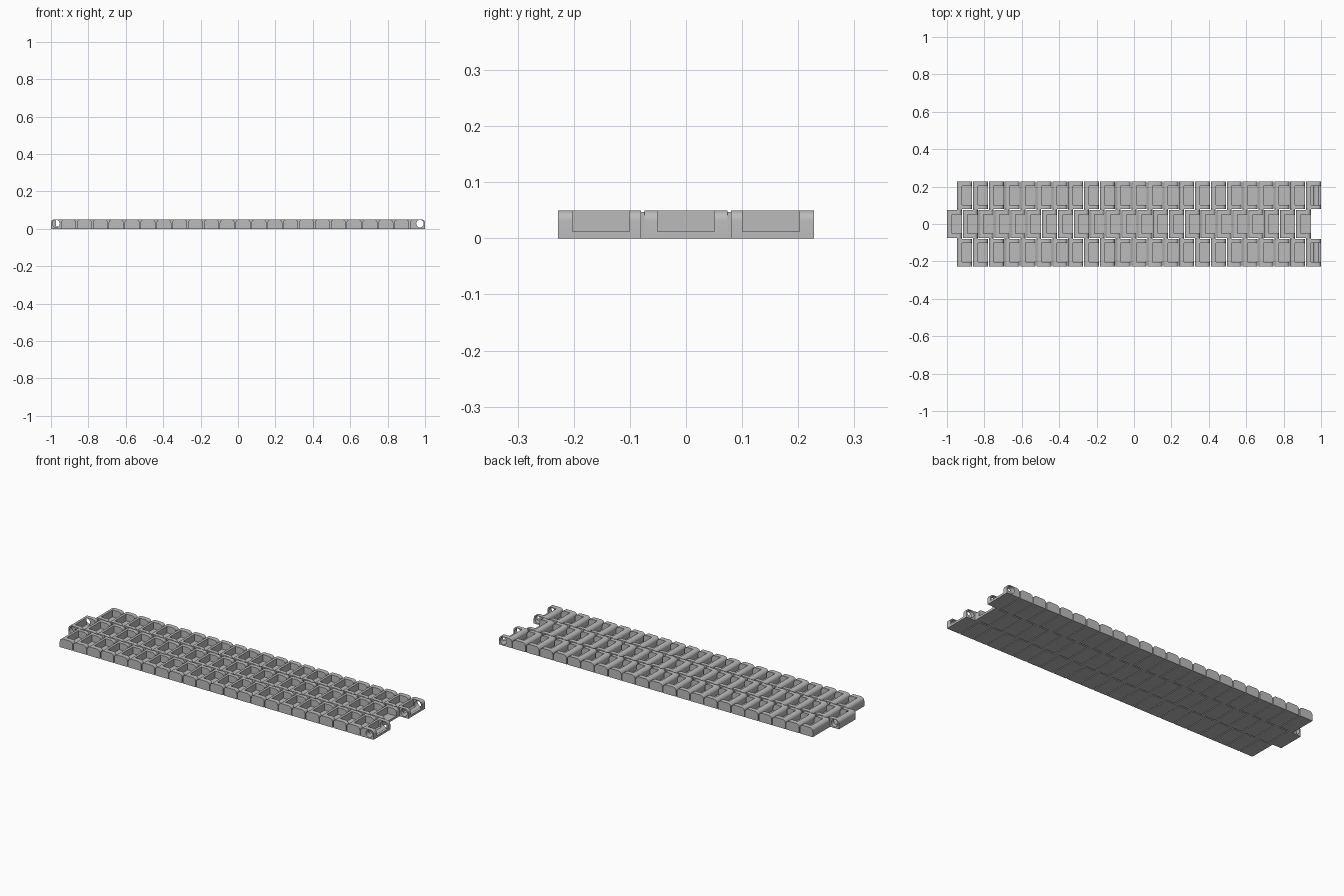
import bpy, bmesh, math

if "Cube" in bpy.data.objects:
    bpy.data.objects.remove(bpy.data.objects["Cube"], do_unlink=True)

LINKS = 23
LENGTH, HEIGHT, ROUND = 0.08, 0.05, 0.019
PITCH = 0.0848
FLOOR, BAR = 0.012, 0.026
HOLE_R, HOLE_Z, HOLE_IN = 0.02, 0.027, 0.027

grey = bpy.data.materials.new("plain grey")
grey.use_nodes = True
grey.diffuse_color = (0.5, 0.5, 0.5, 1)
bsdf = grey.node_tree.nodes["Principled BSDF"]
bsdf.inputs["Base Color"].default_value = (0.5, 0.5, 0.5, 1)
bsdf.inputs["Roughness"].default_value = 0.7


def arc(cx, cz, start, end, steps=7):
    return [(cx + ROUND * math.cos(math.radians(start + (end - start) * i / steps)),
             cz + ROUND * math.sin(math.radians(start + (end - start) * i / steps)))
            for i in range(steps + 1)]


def extrude(bm, profile, x, y0, y1):
    """Extrude an (x, z) outline from y0 to y1."""
    face = bm.faces.new([bm.verts.new((x + px, y0, pz)) for px, pz in profile])
    moved = bmesh.ops.extrude_face_region(bm, geom=[face])["geom"]
    bmesh.ops.translate(bm, vec=(0, y1 - y0, 0),
                        verts=[v for v in moved if isinstance(v, bmesh.types.BMVert)])


def finish(name, bm):
    bmesh.ops.recalc_face_normals(bm, faces=bm.faces[:])
    mesh = bpy.data.meshes.new(name)
    bm.to_mesh(mesh)
    bm.free()
    mesh.materials.append(grey)
    obj = bpy.data.objects.new(name, mesh)
    bpy.context.collection.objects.link(obj)
    bpy.ops.object.select_all(action='DESELECT')
    obj.select_set(True)
    bpy.context.view_layer.objects.active = obj
    bpy.ops.object.shade_smooth_by_angle(angle=math.radians(30))
    return obj


def hole_cutter(name, x):
    bpy.ops.mesh.primitive_cylinder_add(vertices=32, radius=HOLE_R, depth=1,
                                        location=(x, 0, HOLE_Z),
                                        rotation=(math.pi / 2, 0, 0))
    cutter = bpy.context.object
    cutter.name = name
    cutter.hide_render = True
    cutter.hide_viewport = True
    cutter.display_type = 'WIRE'
    return cutter


def drill(obj, cutter):
    mod = obj.modifiers.new("pin hole", 'BOOLEAN')
    mod.operation = 'DIFFERENCE'
    mod.solver = 'EXACT'
    mod.object = cutter


# Side wall outline, and the outline of the bar with its floor plate
left_round = arc(ROUND, HEIGHT - ROUND, 180, 90)
right_round = arc(LENGTH - ROUND, HEIGHT - ROUND, 90, 0)
wall = [(0, 0)] + left_round + right_round + [(LENGTH, 0)]
tray = [(0, 0)] + left_round + [(BAR, HEIGHT), (BAR, FLOOR), (LENGTH, FLOOR), (LENGTH, 0)]

right_cutter = hole_cutter("outer_hole_cutter", 1 - HOLE_IN)
left_cutter = hole_cutter("middle_hole_cutter", -1 + HOLE_IN)

# Rows: name, first x, row edges in y, pocket edges in y
outer_start = 1 - LENGTH - (LINKS - 1) * PITCH
rows = [("front", outer_start, (-0.228, -0.08), (-0.202, -0.101)),
        ("middle", -1, (-0.074, 0.074), (-0.051, 0.051)),
        ("back", outer_start, (0.08, 0.228), (0.101, 0.202))]
for name, start, edge, pocket in rows:
    walls, trays = bmesh.new(), bmesh.new()
    for i in range(LINKS):
        x = start + i * PITCH
        extrude(walls, wall, x, edge[0], pocket[0])
        extrude(walls, wall, x, pocket[1], edge[1])
        extrude(trays, tray, x, pocket[0], pocket[1])
    wall_obj = finish(name + "_row_walls", walls)
    tray_obj = finish(name + "_row_trays", trays)
    if name == "middle":
        drill(wall_obj, left_cutter)
    else:
        drill(wall_obj, right_cutter)
        drill(tray_obj, right_cutter)

# Short webs joining the middle row to the outer rows
webs = bmesh.new()
x0, x1, top = outer_start, -1 + LENGTH, HEIGHT - 0.003
web = [(x0, 0), (x0, top), (x1, top), (x1, 0)]
for i in range(LINKS):
    for side in (-1, 1):
        extrude(webs, web, i * PITCH, side * 0.074, side * 0.08)
finish("link_webs", webs)
